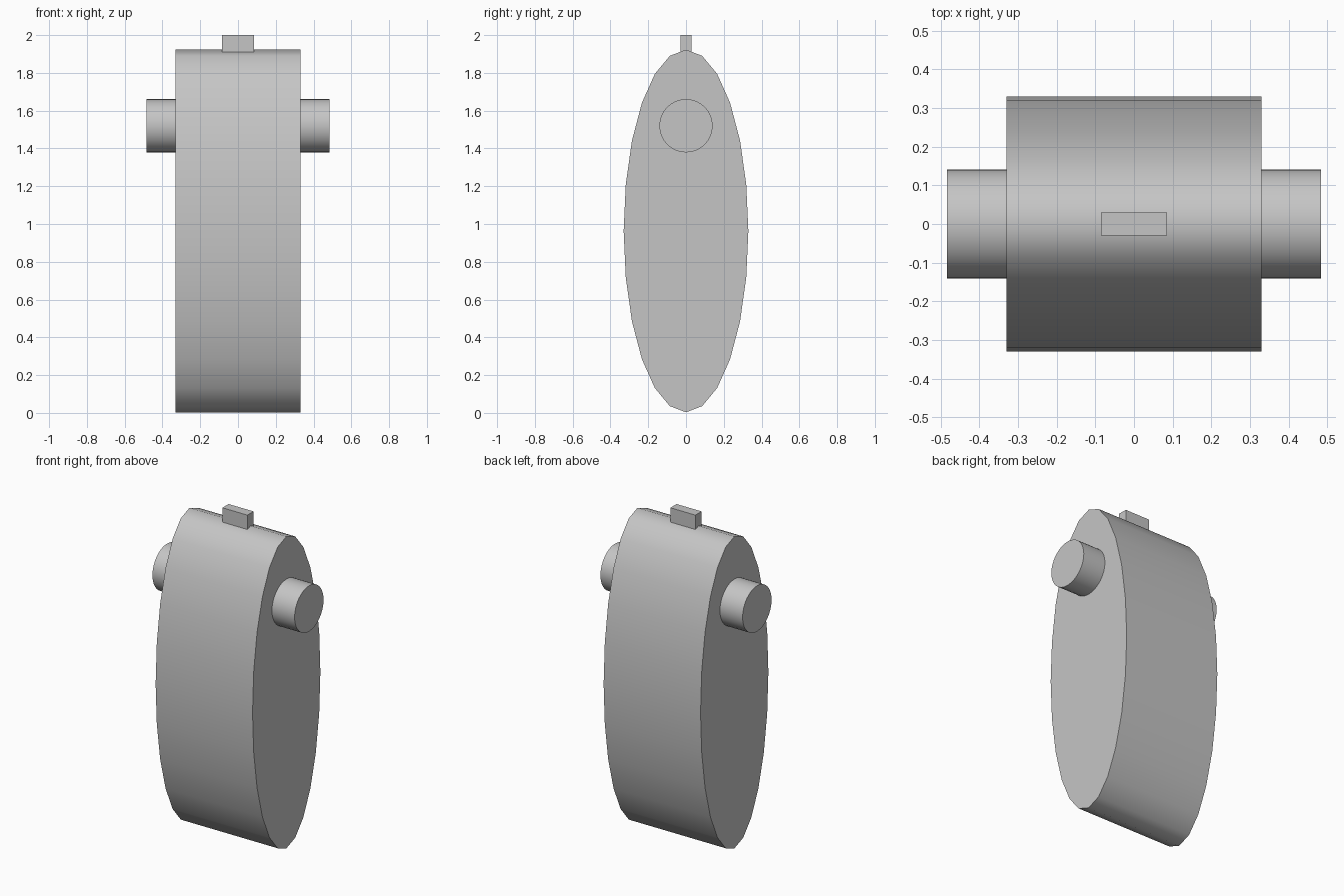
import bpy
import math

cube = bpy.data.objects.get("Cube")
if cube:
    bpy.data.objects.remove(cube, do_unlink=True)

GREY = (0.56, 0.56, 0.56, 1.0)
grey = bpy.data.materials.new("plain grey")
grey.use_nodes = True
grey.diffuse_color = GREY
grey.node_tree.nodes["Principled BSDF"].inputs["Base Color"].default_value = GREY


def finish(name, scale=(1, 1, 1), smooth=False):
    """Name the active object, apply its transform, colour and shade it."""
    obj = bpy.context.object
    obj.name = name
    obj.scale = scale
    bpy.ops.object.transform_apply(location=True, rotation=True, scale=True)
    obj.data.materials.append(grey)
    if smooth:
        bpy.ops.object.shade_smooth_by_angle(angle=math.radians(60))
    return obj


def cross_cylinder(name, sides, radius, half_height, x0, x1, z):
    """Cylinder lying along x, with an elliptical section in y and z."""
    bpy.ops.mesh.primitive_cylinder_add(
        vertices=sides, radius=1, depth=1,
        location=((x0 + x1) / 2, 0, z), rotation=(0, math.pi / 2, 0))
    # local x points along world z once turned
    return finish(name, (half_height, radius, x1 - x0), True)


# Oval body
cross_cylinder("body", 24, 0.33, 0.96, -0.33, 0.33, 0.963)

# Round pegs on both sides
for side, x0, x1 in (("left", 0.32, 0.484), ("right", -0.484, -0.32)):
    cross_cylinder(side + "_peg", 32, 0.141, 0.141, x0, x1, 1.52)

# Small block on top
bpy.ops.mesh.primitive_cube_add(size=1, location=(0, 0, 1.955))
finish("top_block", (0.17, 0.06, 0.09))
